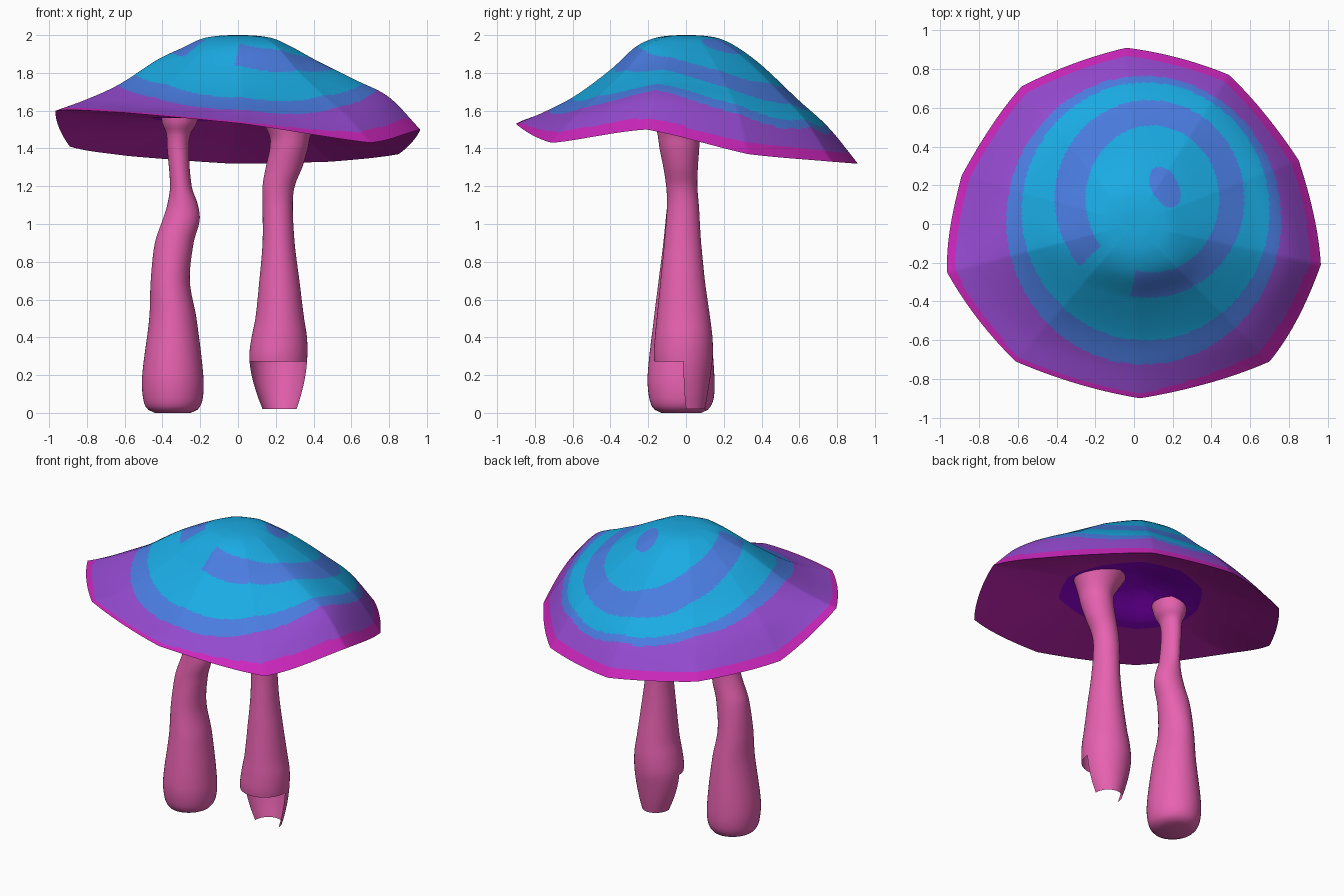
import bpy, math

if "Cube" in bpy.data.objects:
    bpy.data.objects.remove(bpy.data.objects["Cube"])

def material(name, r, g, b):
    lin = lambda c: (c / 255 / 12.92) if c < 10 else ((c / 255 + 0.055) / 1.055) ** 2.4
    m = bpy.data.materials.new(name)
    m.diffuse_color = (lin(r), lin(g), lin(b), 1)
    m.use_nodes = True
    m.node_tree.nodes["Principled BSDF"].inputs["Base Color"].default_value = m.diffuse_color
    return m

CYAN, BLUE, PURPLE, MAGENTA, VIOLET = range(5)
cap_mats = [material("cyan", 26, 171, 227), material("blue", 74, 124, 224),
            material("purple", 148, 74, 207), material("magenta", 204, 38, 188),
            material("deep_violet", 155, 2, 225)]
pink = material("pink", 232, 98, 177)

def make_object(name, verts, faces, mats, indices=None, angle=40):
    me = bpy.data.meshes.new(name)
    me.from_pydata(verts, [], faces)
    for m in mats:
        me.materials.append(m)
    if indices:
        me.polygons.foreach_set("material_index", indices)
    me.shade_smooth()
    me.set_sharp_from_angle(angle=math.radians(angle))
    me.update()
    ob = bpy.data.objects.new(name, me)
    bpy.context.collection.objects.link(ob)
    return ob

def spline(keys, vals, t):
    """Smooth curve through (key, value) pairs."""
    n = len(keys)
    i = max(k for k in range(n - 1) if k == 0 or keys[k] <= t)
    def slope(k):
        a, b = max(k - 1, 0), min(k + 1, n - 1)
        return (vals[b] - vals[a]) / (keys[b] - keys[a])
    h = keys[i + 1] - keys[i]
    s = (t - keys[i]) / h
    return ((2*s**3 - 3*s**2 + 1) * vals[i] + (s**3 - 2*s*s + s) * h * slope(i)
            + (3*s*s - 2*s**3) * vals[i + 1] + (s**3 - s*s) * h * slope(i + 1))

# Cap: ten rim corners as x, y, then heights at 44, 65, 83 and 100 % of the radius
CORNERS = [
    (0.965, -0.21, 1.86, 1.76, 1.67, 1.50), (0.85, 0.33, 1.86, 1.73, 1.60, 1.37),
    (0.49, 0.77, 1.85, 1.69, 1.54, 1.33), (-0.04, 0.91, 1.84, 1.66, 1.51, 1.32),
    (-0.58, 0.71, 1.84, 1.66, 1.53, 1.36), (-0.89, 0.25, 1.86, 1.71, 1.59, 1.41),
    (-0.965, -0.25, 1.87, 1.74, 1.66, 1.60), (-0.61, -0.71, 1.84, 1.71, 1.63, 1.59),
    (0.03, -0.90, 1.82, 1.68, 1.595, 1.53), (0.70, -0.71, 1.82, 1.68, 1.57, 1.43)]
ROUNDING = (0.45, 0.45, 1, 0.9, 0.7, 0.4)   # how far each column curves between corners
PER_SIDE, TOP_RINGS, UNDER_RINGS = 34, 110, 32

def spokes():
    n = len(CORNERS)
    for i in range(n):
        p = [CORNERS[(i + k) % n] for k in (-1, 0, 1, 2)]
        for k in range(PER_SIDE):
            f = k / PER_SIDE
            out = []
            for a, b, c, d, w in zip(*p, ROUNDING):
                curve = b + 0.5*f*(c - a + f*(2*a - 5*b + 4*c - d + f*(3*(b - c) + d - a)))
                out.append((1 - w) * (b + (c - b) * f) + w * curve)
            yield out

def top_colour(x, y, t):
    """Painted rings and spot, as off-centre ellipses in plan."""
    inside = lambda cx, cy, rx, ry: ((x - cx) / rx) ** 2 + ((y - cy) / ry) ** 2 < 1
    if t > 0.95 + 0.03 * max(0, -y - 0.8 * max(x, 0)) - 0.035 * max(0, min(x, -y)):
        return MAGENTA
    if not inside(0.05, 0.02, 0.71, 0.745):
        return PURPLE
    if not inside(0.06, 0.065, 0.64, 0.665):
        return BLUE
    bearing = math.degrees(math.atan2(y - 0.13, x - 0.08))
    if inside(0.08, 0.13, 0.49, 0.51) and not inside(0.095, 0.13, 0.345, 0.38) \
            and not -136 < bearing < -101:
        return BLUE
    u, v = x - 0.16 + 0.3 * (y - 0.19), y - 0.19
    return BLUE if (u / 0.075) ** 2 + (v / 0.105) ** 2 < 1 else CYAN

def underside_height(t, rim_z):
    """Level around the stems, hollowed in the middle, bending to the rim."""
    hollow = 0.1 * max(0, 1 - (t / 0.46) ** 2) ** 2
    return 1.56 + hollow + (rim_z - 1.56) * max(0, (t - 0.4) / 0.6) ** 1.25

def build_cap():
    rim = list(spokes())
    n = len(rim)
    verts, faces, cols = [(0, 0, 2.0)], [], []
    keys = (0, 0.1, 0.2, 0.3, 0.44, 0.65, 0.83, 1)
    for j in range(1, TOP_RINGS + 1):
        t = j / TOP_RINGS
        for x, y, *z in rim:
            verts.append((x * t, y * t, spline(keys, (2.0, 1.997, 1.98, 1.935, *z), t)))
    for j in range(UNDER_RINGS - 1, 0, -1):
        t = j / UNDER_RINGS
        for x, y, *z in rim:
            verts.append((x * t, y * t, underside_height(t, z[3])))
    verts.append((0, 0, underside_height(0, 1.5)))
    rings = TOP_RINGS + UNDER_RINGS - 1
    def colour(f, j):
        if j >= TOP_RINGS:
            t = (TOP_RINGS + UNDER_RINGS - j - 0.5) / UNDER_RINGS
            return VIOLET if t < 0.48 else MAGENTA
        x, y = (sum(verts[i][a] for i in f) / len(f) for a in (0, 1))
        return top_colour(x, y, (j + 0.5) / TOP_RINGS)
    for k in range(n):
        m = (k + 1) % n
        faces.append((0, 1 + k, 1 + m))
        cols.append(CYAN)
        for j in range(1, rings):
            a, b = 1 + (j - 1) * n, 1 + j * n
            f = (a + k, b + k, b + m, a + m)
            faces.append(f)
            cols.append(colour(f, j))
        a = 1 + (rings - 1) * n
        faces.append((a + k, len(verts) - 1, a + m))
        cols.append(VIOLET)
    make_object("cap", verts, faces, cap_mats, cols, 50)

# Stems: lofted rings from rows of z, left x, right x, front y, back y
def build_stem(name, rows, closed, broken_below=-1, segs=48, levels=100):
    keys, *cols = zip(*rows)
    verts, faces = [], []
    for j in range(levels + 1):
        z = keys[0] + (keys[-1] - keys[0]) * j / levels
        l, r, f, b = (spline(keys, c, z) for c in cols)
        for k in range(segs):
            a = 2 * math.pi * k / segs
            verts.append(((l + r) / 2 + (r - l) / 2 * math.cos(a),
                          (f + b) / 2 + (b - f) / 2 * math.sin(a), z))
    for j in range(levels):
        for k in range(segs):
            m = (k + 1) % segs
            q = (j*segs + k, j*segs + m, (j + 1)*segs + m, (j + 1)*segs + k)
            if k < segs // 2 or verts[q[2]][2] > broken_below:
                faces.append(q)
    if closed:
        faces.append(tuple(reversed(range(segs))))
    make_object(name, verts, faces, [pink], angle=60)

build_cap()
build_stem("left_stem", [
    (0.00, -0.44, -0.25, -0.13, 0.08), (0.02, -0.48, -0.21, -0.17, 0.12),
    (0.08, -0.503, -0.186, -0.195, 0.147), (0.20, -0.507, -0.184, -0.203, 0.15),
    (0.50, -0.47, -0.22, -0.17, 0.125), (0.70, -0.462, -0.255, -0.145, 0.10),
    (0.90, -0.44, -0.235, -0.12, 0.08), (1.02, -0.40, -0.203, -0.108, 0.07),
    (1.10, -0.375, -0.212, -0.10, 0.065), (1.20, -0.36, -0.245, -0.095, 0.06),
    (1.40, -0.375, -0.26, -0.09, 0.055), (1.48, -0.38, -0.25, -0.10, 0.06),
    (1.53, -0.40, -0.22, -0.125, 0.085), (1.60, -0.41, -0.20, -0.14, 0.10)], True)
# The right stem is a broken shell: its lower front is missing
build_stem("right_stem", [
    (0.02, 0.13, 0.31, -0.10, 0.10), (0.10, 0.10, 0.335, -0.13, 0.115),
    (0.20, 0.072, 0.357, -0.155, 0.13), (0.30, 0.06, 0.367, -0.17, 0.142),
    (0.40, 0.072, 0.365, -0.165, 0.14), (0.50, 0.092, 0.35, -0.155, 0.128),
    (0.70, 0.113, 0.325, -0.135, 0.10), (0.90, 0.13, 0.30, -0.115, 0.08),
    (1.10, 0.13, 0.29, -0.10, 0.068), (1.20, 0.13, 0.30, -0.105, 0.06),
    (1.30, 0.147, 0.34, -0.12, 0.063), (1.40, 0.168, 0.37, -0.14, 0.07),
    (1.47, 0.165, 0.385, -0.15, 0.075), (1.60, 0.09, 0.44, -0.18, 0.13)],
    False, 0.285)
